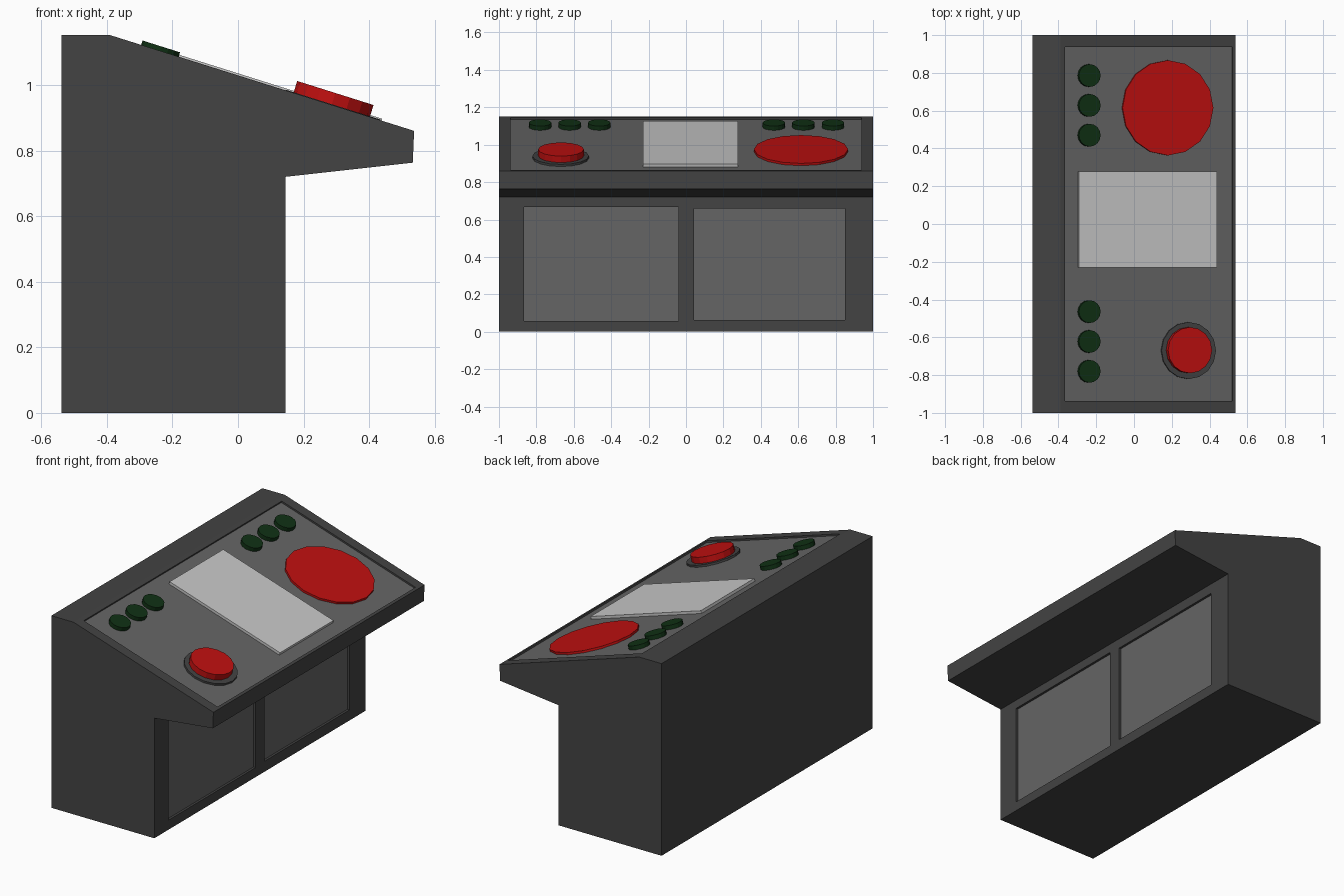
import bpy, bmesh, math
from mathutils import Matrix

if "Cube" in bpy.data.objects:
    bpy.data.objects.remove(bpy.data.objects["Cube"])


def material(name, rgb):
    m = bpy.data.materials.new(name)
    m.diffuse_color = (*rgb, 1)
    m.use_nodes = True
    m.node_tree.nodes["Principled BSDF"].inputs["Base Color"].default_value = m.diffuse_color
    return m


CHARCOAL = material("charcoal", (0.056, 0.056, 0.056))
GREY = material("panel grey", (0.13, 0.13, 0.13))
SCREEN = material("pale screen", (0.58, 0.58, 0.58))
RED = material("red", (0.52, 0.005, 0.005))
GREEN = material("dark green", (0.005, 0.03, 0.007))

# Sloped desk frame: local x runs down the slope, local z is its normal
TOP, EDGE = (-0.39, 1.152), (0.537, 0.86)
ANGLE = math.atan2(TOP[1] - EDGE[1], EDGE[0] - TOP[0])
Z0 = TOP[1] + TOP[0] * math.tan(ANGLE)
SLOPE = Matrix.Translation((0, 0, Z0)) @ Matrix.Rotation(ANGLE, 4, 'Y')


def finish(name, bm, mat, matrix=Matrix()):
    bmesh.ops.transform(bm, matrix=matrix, verts=bm.verts)
    bmesh.ops.recalc_face_normals(bm, faces=bm.faces)
    mesh = bpy.data.meshes.new(name)
    bm.to_mesh(mesh)
    bm.free()
    mesh.materials.append(mat)
    ob = bpy.data.objects.new(name, mesh)
    bpy.context.collection.objects.link(ob)
    return ob


def box(name, x, y, z, mat, matrix=Matrix()):
    bm = bmesh.new()
    size = [b - a for a, b in (x, y, z)]
    mid = [(a + b) / 2 for a, b in (x, y, z)]
    bmesh.ops.create_cube(bm, size=1, matrix=Matrix.Translation(mid) @ Matrix.Diagonal((*size, 1)))
    return finish(name, bm, mat, matrix)


def disc(name, x, y, r, low, high, mat, sides=16):
    """Cylinder standing on the slope, placed by its plan position."""
    bm = bmesh.new()
    u = (x - high * math.sin(ANGLE)) / math.cos(ANGLE)
    bmesh.ops.create_cone(bm, cap_ends=True, segments=sides, radius1=r, radius2=r,
                          depth=high - low, matrix=Matrix.Translation((u, y, (low + high) / 2)))
    return finish(name, bm, mat, SLOPE)


# Console body: side profile extruded along y
profile = [(-0.538, 0), (0.145, 0), (0.145, 0.72), (0.533, 0.763), EDGE, TOP, (-0.538, 1.152)]
bm = bmesh.new()
face = bm.faces.new([bm.verts.new((x, -1, z)) for x, z in profile])
new = bmesh.ops.extrude_face_region(bm, geom=[face])["geom"]
bmesh.ops.translate(bm, vec=(0, 2, 0), verts=[v for v in new if isinstance(v, bmesh.types.BMVert)])
body = finish("console_body", bm, CHARCOAL)


def recess(name, x, y, z, matrix=Matrix()):
    cutter = box(name, x, y, z, CHARCOAL, matrix)
    cutter.hide_render = True
    cutter.hide_viewport = True
    cutter.display_type = 'WIRE'
    mod = body.modifiers.new(name, 'BOOLEAN')
    mod.operation = 'DIFFERENCE'
    mod.solver = 'EXACT'
    mod.object = cutter


# Recessed control panel on the slope
PX, PY = (-0.384, 0.546), (-0.938, 0.938)
recess("panel_cutter", PX, PY, (-0.014, 0.1), SLOPE)
box("control_panel", PX, PY, (-0.016, -0.010), GREY, SLOPE)

# Recessed cabinet doors
for side, y, z in (("left", (-0.865, -0.04), (0.057, 0.667)),
                   ("right", (0.042, 0.85), (0.063, 0.66))):
    recess(side + "_door_cutter", (0.127, 0.3), y, z)
    box(side + "_door", (0.125, 0.131), y, z, GREY)

# Screen
box("screen", (-0.308, 0.459), (-0.23, 0.277), (-0.012, 0.006), SCREEN, SLOPE)

# Large dial, and push button on its collar
disc("large_dial", 0.18, 0.615, 0.252, -0.012, 0.003, RED)
disc("button_collar", 0.29, -0.67, 0.151, -0.012, 0.002, CHARCOAL)
disc("push_button", 0.297, -0.668, 0.122, 0.0, 0.038, RED)

# Two rows of small buttons
for i, y in enumerate((-0.78, -0.622, -0.464, 0.47, 0.628, 0.786)):
    disc(f"small_button_{i + 1}", -0.234, y, 0.06, -0.012, 0.014, GREEN)
